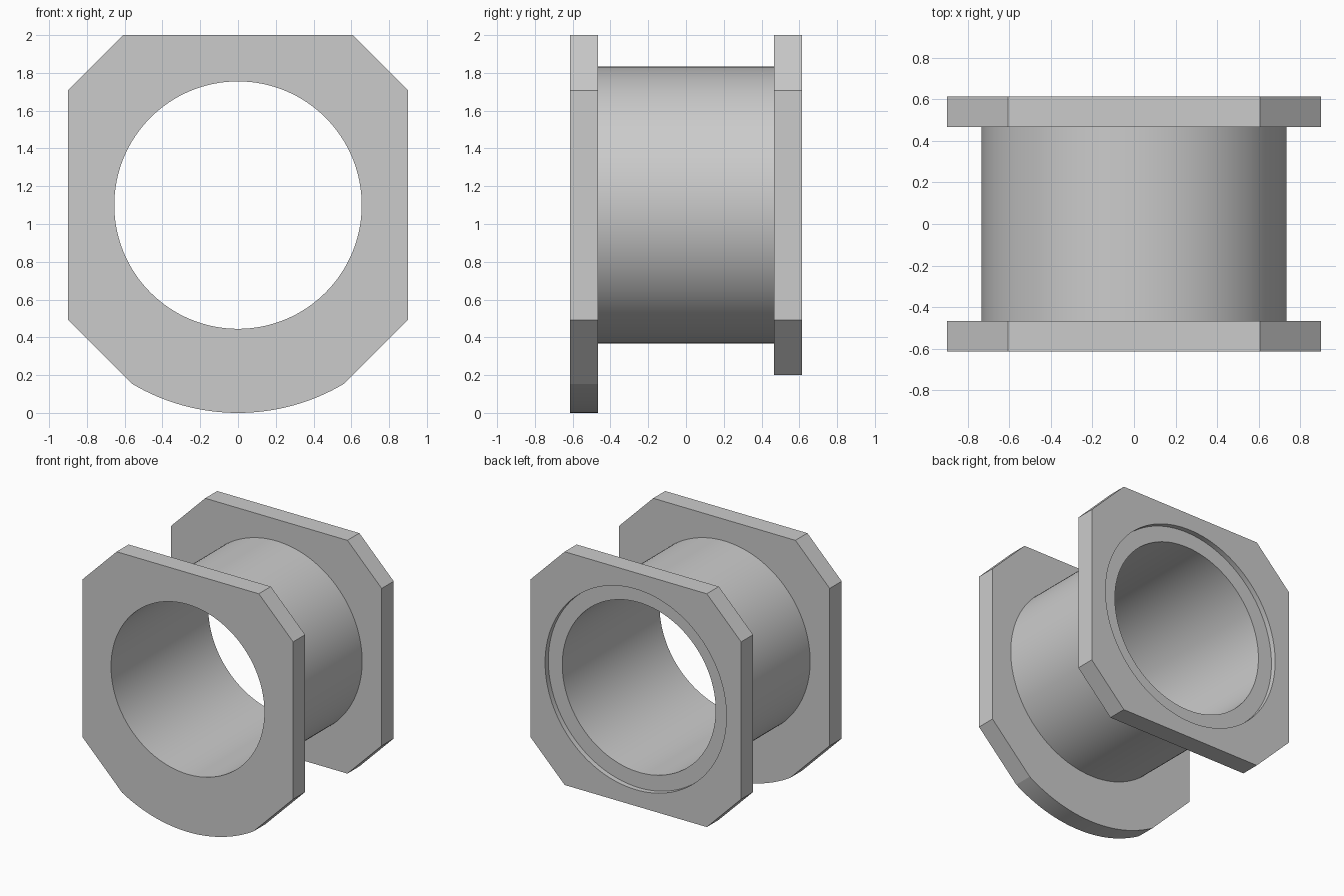
import bpy, bmesh
from math import sin, cos, pi, radians, asin

if "Cube" in bpy.data.objects:
    bpy.data.objects.remove(bpy.data.objects["Cube"])

AXIS_Z = 1.10        # height of the bore axis
HALF_LEN = 0.613     # half of the overall depth
INNER = 0.467        # inner face of each flange
HALF_W = 0.90        # flange half width
CORNER = 0.607       # where the chamfer starts
ROUND_R = 1.10       # rounded foot of the front flange
SEGS = 128

grey = bpy.data.materials.new("light_grey")
grey.use_nodes = True
colour = (0.6, 0.6, 0.6, 1)
grey.diffuse_color = colour
grey.node_tree.nodes["Principled BSDF"].inputs["Base Color"].default_value = colour


def prism(name, outline, y0, y1):
    """Solid made by extruding an (x, height above axis) outline along y."""
    bm = bmesh.new()
    face = bm.faces.new([bm.verts.new((x, y0, AXIS_Z + h)) for x, h in outline])
    new = bmesh.ops.extrude_face_region(bm, geom=[face])["geom"]
    verts = [v for v in new if isinstance(v, bmesh.types.BMVert)]
    bmesh.ops.translate(bm, verts=verts, vec=(0, y1 - y0, 0))
    bmesh.ops.recalc_face_normals(bm, faces=bm.faces)
    mesh = bpy.data.meshes.new(name)
    bm.to_mesh(mesh)
    bm.free()
    mesh.materials.append(grey)
    obj = bpy.data.objects.new(name, mesh)
    bpy.context.collection.objects.link(obj)
    return obj


def arc(radius, start, end, n):
    return [(radius * cos(start + (end - start) * i / n),
             radius * sin(start + (end - start) * i / n)) for i in range(n + 1)]


def circle(radius):
    return arc(radius, 0, 2 * pi, SEGS)[:-1]


def combine(target, tool, operation):
    mod = target.modifiers.new(operation.lower(), 'BOOLEAN')
    mod.operation = operation
    mod.solver = 'EXACT'
    mod.object = tool
    bpy.context.view_layer.objects.active = target
    bpy.ops.object.modifier_apply(modifier=mod.name)
    bpy.data.objects.remove(tool)


# Flange outlines: chamfered square, and one with a rounded foot
top = [(HALF_W, -CORNER), (HALF_W, CORNER), (CORNER, HALF_W),
       (-CORNER, HALF_W), (-HALF_W, CORNER), (-HALF_W, -CORNER)]
square = top + [(-CORNER, -HALF_W), (CORNER, -HALF_W)]
# the foot arc ends where it meets the 45 degree chamfer lines
spread = asin((HALF_W + CORNER) / (ROUND_R * 2 ** 0.5)) - pi / 4
foot = arc(ROUND_R, -pi / 2 - spread, -pi / 2 + spread, 32)

# Barrel joined to both flanges
sleeve = prism("flanged_sleeve", circle(0.733), -0.54, 0.54)
combine(sleeve, prism("front_flange", top + foot, -HALF_LEN, -INNER), 'UNION')
combine(sleeve, prism("back_flange", square, INNER, HALF_LEN), 'UNION')

# Through bore and the shallow recess in the back
combine(sleeve, prism("bore_cutter", circle(0.655), -1, 1), 'DIFFERENCE')
combine(sleeve, prism("recess_cutter", circle(0.774), HALF_LEN - 0.04, 1), 'DIFFERENCE')

bpy.ops.object.select_all(action='DESELECT')
sleeve.select_set(True)
bpy.context.view_layer.objects.active = sleeve
bpy.ops.object.shade_smooth_by_angle(angle=radians(10))
